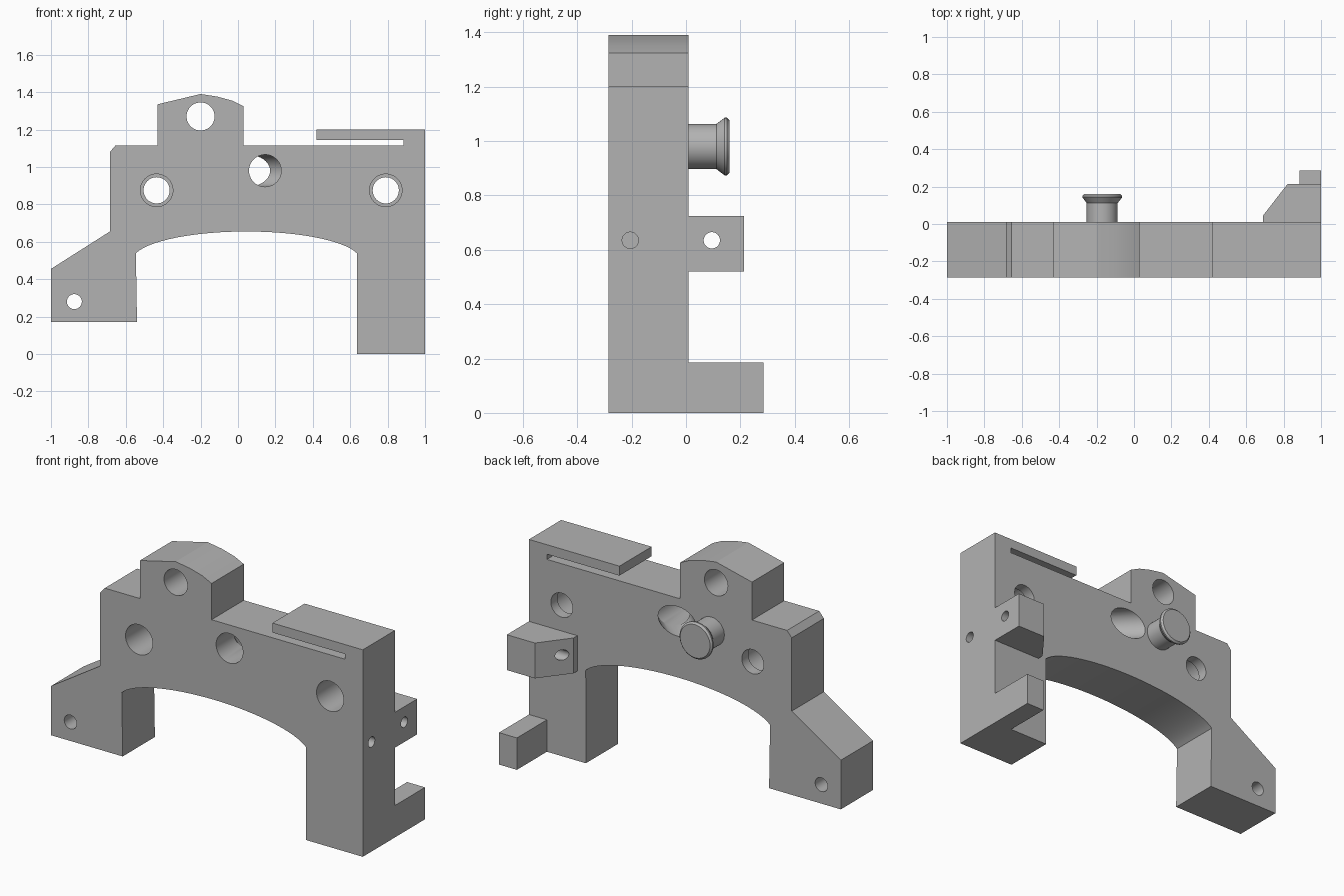
import bpy, bmesh, math
from mathutils import Matrix, Vector

old = bpy.data.objects.get("Cube")
if old:
    bpy.data.objects.remove(old, do_unlink=True)

grey = bpy.data.materials.new("plain_grey")
grey.use_nodes = True
colour = (0.45, 0.45, 0.45, 1)
grey.diffuse_color = colour
grey.node_tree.nodes["Principled BSDF"].inputs["Base Color"].default_value = colour

FRONT, BACK = -0.285, 0.01
SEGS = 40


def make_object(name, bm):
    bmesh.ops.recalc_face_normals(bm, faces=bm.faces)
    mesh = bpy.data.meshes.new(name)
    bm.to_mesh(mesh)
    bm.free()
    mesh.materials.append(grey)
    obj = bpy.data.objects.new(name, mesh)
    bpy.context.collection.objects.link(obj)
    return obj


def loft(name, rings):
    """Closed skin through rings of points with equal counts."""
    bm = bmesh.new()
    loops = [[bm.verts.new(p) for p in ring] for ring in rings]
    n = len(loops[0])
    for a, b in zip(loops, loops[1:]):
        for i in range(n):
            j = (i + 1) % n
            bm.faces.new((a[i], a[j], b[j], b[i]))
    bm.faces.new(loops[0])
    bm.faces.new(loops[-1])
    return make_object(name, bm)


def circle(r):
    steps = [math.tau * i / SEGS for i in range(SEGS)]
    return [(r * math.cos(a), r * math.sin(a)) for a in steps]


def lathe_y(name, x, z, profile):
    """Turned shape along y; the profile lists (radius, y)."""
    return loft(name, [[(x + u, y, z + v) for u, v in circle(r)] for r, y in profile])


def drill_x(y, z, r, x0, x1):
    return loft("drill", [[(x, y + u, z + v) for u, v in circle(r)] for x in (x0, x1)])


def cut(obj, cutters):
    bpy.context.view_layer.objects.active = obj
    for cutter in cutters:
        cutter.hide_render = True
        mod = obj.modifiers.new("hole", 'BOOLEAN')
        mod.operation = 'DIFFERENCE'
        mod.solver = 'EXACT'
        mod.object = cutter
        bpy.ops.object.modifier_apply(modifier=mod.name)
        bpy.data.objects.remove(cutter, do_unlink=True)


# Main plate outline: arch underneath, slotted finger and boss on top
arch = []
for i in range(33):
    a = math.pi - 0.25 - (math.pi - 0.5) * i / 32
    arch.append((0.045 + 0.61 * math.cos(a), 0.5 + 0.155 * math.sin(a)))
outline = [(-1, 0.17), (-0.54, 0.17)] + arch + [
    (0.635, 0), (1, 0), (1, 1.2), (0.42, 1.2), (0.42, 1.145), (0.885, 1.145),
    (0.885, 1.115), (0.03, 1.115), (0.03, 1.325), (-0.03, 1.354), (-0.11, 1.376),
    (-0.2, 1.39), (-0.43, 1.335), (-0.43, 1.115), (-0.655, 1.115),
    (-0.685, 1.08), (-0.685, 0.655), (-1, 0.455)]
plate = loft("arched_plate", [[(x, y, z) for x, z in outline] for y in (FRONT, BACK)])

# Straight holes, stepped bolt holes and a blind side hole
holes = [lathe_y("drill", x, z, [(r, -0.4), (r, 0.1)])
         for x, z, r in ((-0.2, 1.27, 0.075), (-0.875, 0.28, 0.04))]
for x in (-0.435, 0.79):
    holes.append(lathe_y("drill", x, 0.875,
                         [(0.087, -0.4), (0.087, -0.05), (0.07, -0.05), (0.07, 0.1)]))
holes.append(drill_x(-0.205, 0.635, 0.03, 0.75, 1.1))

# Bent hole: straight from the front, then turning towards the right
bend_y, cx, cz = -0.085, 0.145, 0.98
slope = math.tan(math.pi / 8)
start, bend, end = [], [], []
for u, v in circle(0.086):
    y = bend_y + slope * u
    start.append((cx + u, -0.4, cz + v))
    bend.append((cx + u, y, cz + v))
    end.append((cx + u - (0.1 - y), 0.1, cz + v))
holes.append(loft("drill", [start, bend, end]))
cut(plate, holes)

# Drilled lug behind the left leg
lug_plan = [(0.69, 0), (0.69, 0.045), (0.82, 0.213), (1, 0.213), (1, 0)]
lug = loft("drilled_lug", [[(x, y, z) for x, y in lug_plan] for z in (0.52, 0.725)])
cut(lug, [drill_x(0.095, 0.635, 0.03, 0.6, 1.1)])

# Foot block at the bottom of the left leg
foot_plan = [(0.885, 0), (1, 0), (1, 0.285), (0.885, 0.285)]
foot = loft("foot_block", [[(x, y, z) for x, y in foot_plan] for z in (0, 0.185)])

# Flanged peg on the back
peg = lathe_y("flanged_peg", -0.17, 0.98, [
    (0.083, 0), (0.083, 0.112), (0.106, 0.142), (0.106, 0.15), (0.096, 0.16)])

# Smooth the round surfaces, keep machined edges sharp
bpy.ops.object.select_all(action='DESELECT')
for obj in (plate, lug, foot, peg):
    obj.select_set(True)
bpy.context.view_layer.objects.active = plate
bpy.ops.object.shade_smooth_by_angle(angle=math.radians(20))
